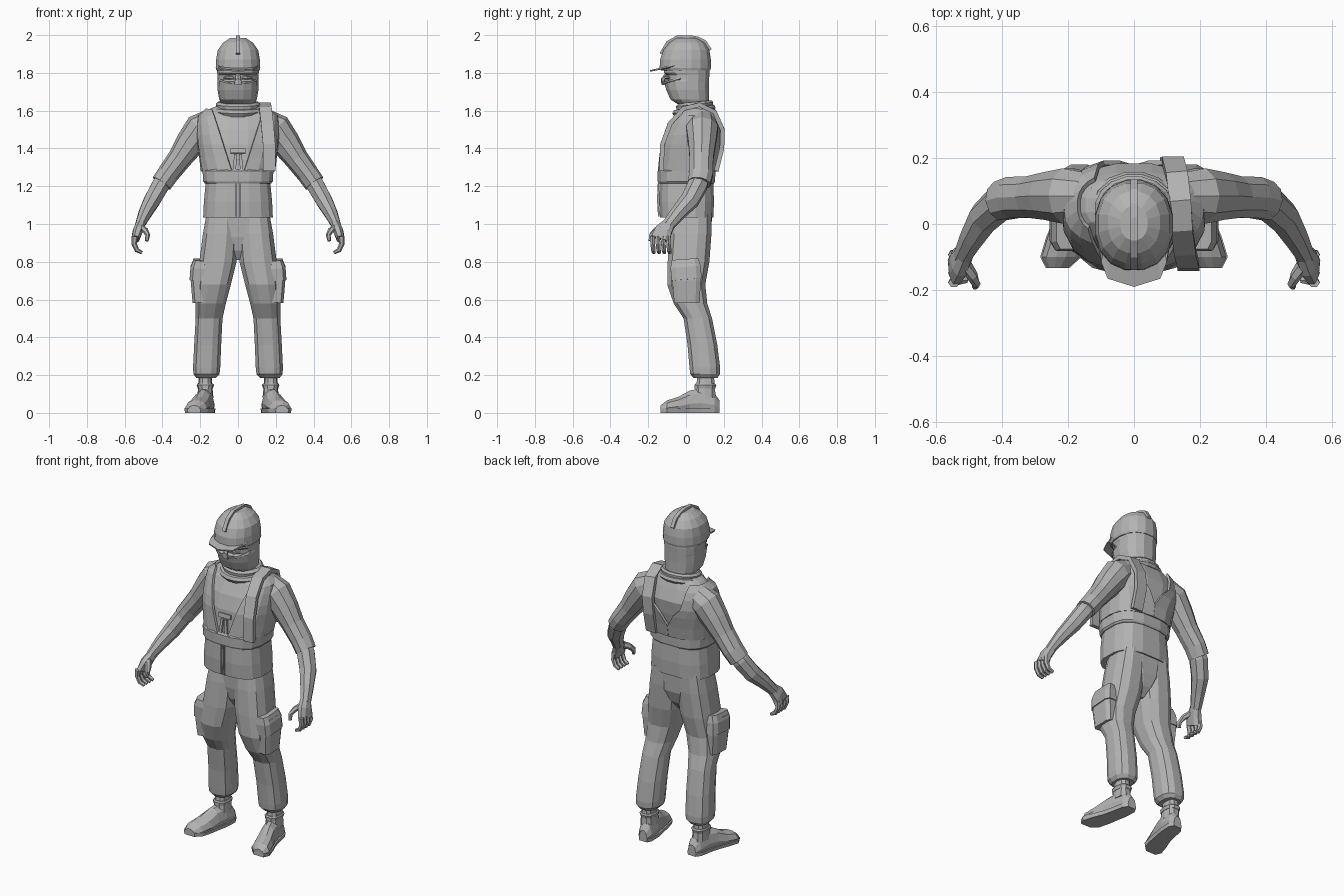
import bpy, bmesh, math
from mathutils import Vector as V

mat = bpy.data.materials.new("plain_grey")
mat.diffuse_color = (0.45, 0.45, 0.45, 1)
X, Y = V((1, 0, 0)), V((0, 1, 0))


def make(name, rings, closed=True, caps=True, mirror=False, solid=0):
    """Skin a list of point rings into one flat-shaded object."""
    bm = bmesh.new()
    rows = [[bm.verts.new(p) for p in r] for r in rings]
    n = len(rows[0])
    for a, b in zip(rows, rows[1:]):
        for i in range(n if closed else n - 1):
            j = (i + 1) % n
            bm.faces.new((a[i], a[j], b[j], b[i]))
    if caps and closed:
        bm.faces.new(rows[0])
        bm.faces.new(rows[-1])
    bmesh.ops.recalc_face_normals(bm, faces=bm.faces)
    me = bpy.data.meshes.new(name)
    bm.to_mesh(me)
    bm.free()
    me.materials.append(mat)
    ob = bpy.data.objects.new(name, me)
    bpy.context.collection.objects.link(ob)
    if mirror:
        m = ob.modifiers.new("mirror", 'MIRROR')
        m.use_mirror_merge = False
    if solid:
        s = ob.modifiers.new("thickness", 'SOLIDIFY')
        s.thickness, s.offset = solid, 0
    return ob


def power(v, p):
    return math.copysign(abs(v) ** p, v)


def stack(name, secs, n=12, p=0.8, **kw):
    """Upright loft; each section is (z, x0, x1, y0, y1)."""
    rings = []
    for z, x0, x1, y0, y1 in secs:
        angs = [2 * math.pi * (i + 0.5) / n for i in range(n)]
        rings.append([((x0 + x1) / 2 + (x1 - x0) / 2 * power(math.sin(a), p),
                       (y0 + y1) / 2 - (y1 - y0) / 2 * power(math.cos(a), p), z)
                      for a in angs])
    return make(name, rings, **kw)


def even(secs):
    return [(z, -r, r, a, b) for z, r, a, b in secs]


def tube(name, path, ref=Y, n=8, p=1.0, **kw):
    """Loft along a path; each point is (x, y, z, radius along ref, other radius)."""
    pts = [V(q[:3]) for q in path]
    rings = []
    for i, q in enumerate(path):
        t = (pts[min(i + 1, len(pts) - 1)] - pts[max(i - 1, 0)]).normalized()
        u = (ref - t * ref.dot(t)).normalized()
        w = t.cross(u)
        angs = [2 * math.pi * (k + 0.5) / n for k in range(n)]
        rings.append([pts[i] + u * q[3] * power(math.cos(a), p) + w * q[4] * power(math.sin(a), p)
                      for a in angs])
    return make(name, rings, **kw)


def ribbon(name, path, hw, ht, **kw):
    r = math.sqrt(2)
    return tube(name, [(*q, hw * r, ht * r) for q in path], ref=X, n=4, **kw)


# Torso: fitted shirt from the belt upward
chest = [(1.22, .172, -.135, .145), (1.30, .18, -.13, .15), (1.42, .197, -.12, .175),
         (1.50, .205, -.095, .185), (1.57, .195, -.055, .158), (1.61, .15, -.025, .14),
         (1.635, .09, -.01, .125)]
stack("shirt", even(chest), n=16)

# Vest skirt, belt and zip
stack("vest_skirt", even([(1.035, .187, -.14, .147), (1.12, .183, -.145, .15),
                          (1.23, .172, -.142, .146)]), n=16, p=.7)
stack("belt", even([(1.215, .178, -.147, .15), (1.225, .187, -.152, .156),
                    (1.28, .19, -.152, .158), (1.29, .184, -.144, .154)]), n=16, p=.7)
for sx in (-.009, .009):
    ribbon("zip_edge", [(sx, -.144, 1.04), (sx, -.149, 1.12), (sx, -.147, 1.215)], .004, .004)


# Vest upper panels, wrapping from the V front opening to the back neckline
def vest_row(z, xf, xb, off=.012, p=.8, n=9):
    for a, b in zip(chest, chest[1:]):
        if a[0] <= z <= b[0]:
            f = (z - a[0]) / (b[0] - a[0])
            r, y0, y1 = (a[k] + (b[k] - a[k]) * f for k in (1, 2, 3))
    start = math.asin((xf / r) ** (1 / p))
    end = math.pi - math.asin((xb / r) ** (1 / p))
    yc, ry = (y0 + y1) / 2, (y1 - y0) / 2 + off
    row = []
    for i in range(n):
        a = start + (end - start) * i / (n - 1)
        row.append(((r + off) * power(math.sin(a), p), yc - ry * power(math.cos(a), p), z))
    return row


make("vest_panel", [vest_row(z, .03 + .3 * (z - 1.28), xb) for z, xb in
                    ((1.28, 0), (1.35, 0), (1.42, .04), (1.47, .085), (1.53, .1),
                     (1.57, .105), (1.605, .11))], closed=False, mirror=True, solid=.014)
ribbon("chest_strap", [(-.045, -.127, 1.39), (.045, -.127, 1.39)][::1] and
       [(0, -.127, 1.375), (0, -.123, 1.4)], .04, .006)
for s in (-1, 1):
    ribbon("front_edge", [(s * .02, -.139, 1.28), (s * .012, -.132, 1.37)], .008, .006)

# Sling strap over one shoulder
ribbon("shoulder_strap", [(.165, -.13, 1.28), (.165, -.125, 1.42), (.155, -.085, 1.53),
                          (.145, -.015, 1.61), (.14, .07, 1.632), (.13, .15, 1.595),
                          (.118, .193, 1.5), (.112, .19, 1.4), (.115, .16, 1.28)], .033, .012)


# Rolled neck scarf, lower at the front
def collar_ring(rx, y0, y1, zf, zb, n=16):
    out = []
    for i in range(n):
        a = 2 * math.pi * (i + .5) / n
        c = (1 - math.cos(a)) / 2
        out.append((rx * math.sin(a), y0 + (y1 - y0) * c, zf + (zb - zf) * c))
    return out


make("scarf", [collar_ring(*q) for q in ((.12, -.06, .15, 1.565, 1.6), (.137, -.075, .16, 1.585, 1.615),
     (.128, -.066, .152, 1.602, 1.63), (.115, -.052, .145, 1.605, 1.632),
     (.12, -.055, .146, 1.622, 1.645), (.108, -.04, .136, 1.638, 1.655), (.085, -.02, .12, 1.635, 1.65))])

# Masked head and neck
stack("head", even([(1.57, .1, .0, .14), (1.62, .09, -.01, .13), (1.637, .088, -.05, .125),
                    (1.66, .1, -.085, .123), (1.71, .108, -.107, .123), (1.755, .109, -.12, .125),
                    (1.765, .108, -.105, .125), (1.79, .108, -.105, .126), (1.80, .11, -.12, .127),
                    (1.86, .11, -.12, .125)]), n=14, p=.85)
tube("nose", [(0, -.10, 1.795, .012, .01), (0, -.122, 1.765, .016, .012), (0, -.122, 1.735, .022, .008)], ref=X, n=6)
tube("eye", [(.018, -.104, 1.772, .004, .004), (.045, -.107, 1.777, .008, .012),
             (.075, -.088, 1.775, .005, .004)], n=6, mirror=True)
tube("mask_edge", [(.0, -.122, 1.757, .006, .005), (.045, -.118, 1.745, .006, .006),
                   (.08, -.09, 1.755, .006, .006), (.106, -.03, 1.77, .006, .006)], n=4, mirror=True)

# Helmet dome, peak and crest
stack("helmet", even([(1.812, .116, -.132, .13), (1.825, .12, -.142, .134), (1.87, .118, -.14, .134),
                      (1.92, .109, -.122, .126), (1.96, .08, -.09, .1), (1.985, .042, -.05, .055)]),
      n=16, p=.9)
peak = [(-.112, -.03), (-.1, -.115), (-.08, -.165), (0, -.19), (.08, -.165), (.1, -.115), (.112, -.03)]
make("helmet_peak", [[(x, y, 1.825 + (y + .13) * .25) for x, y in peak],
                     [(x * .9, y * .5, 1.832) for x, y in peak]], closed=False, solid=.008)
ribbon("helmet_crest", [(0, -.132, 1.9), (0, -.095, 1.962), (0, -.048, 1.988), (0, .02, 1.99),
                        (0, .06, 1.984), (0, .1, 1.965), (0, .128, 1.92)], .011, .009)

# Arms: sleeve, then slimmer bare forearm
tube("sleeve", [(.14, .085, 1.53, .075, .08), (.20, .085, 1.50, .088, .088), (.255, .085, 1.425, .076, .078),
                (.31, .082, 1.345, .066, .064), (.37, .08, 1.265, .066, .058),
                (.405, .07, 1.215, .062, .056)], n=10, mirror=True)
tube("forearm", [(.36, .08, 1.28, .05, .045), (.41, .062, 1.205, .056, .05), (.455, .02, 1.125, .052, .047),
                 (.49, -.04, 1.06, .042, .038), (.517, -.09, 1.0, .035, .028),
                 (.525, -.105, .975, .036, .026)], mirror=True)

# Hands: palm with curled fingers and a thumb
tube("palm", [(.515, -.09, 1.0, .034, .026), (.53, -.118, .965, .048, .028),
              (.543, -.135, .92, .054, .022)], n=8, p=.8, mirror=True)
for k in range(4):
    y = -.178 + k * .028
    tube("finger", [(.546, y, .935, .015, .018), (.55, y + .002, .895, .014, .014),
                    (.535, y + .005, .862, .013, .013), (.508, y + .008, .848, .01, .009)],
         n=6, mirror=True)
tube("thumb", [(.515, -.12, .985, .022, .018), (.49, -.158, .965, .019, .016),
               (.478, -.182, .94, .016, .013), (.483, -.19, .91, .01, .009)], n=6, mirror=True)

# Trousers: hips and gathered legs
stack("hips", even([(.81, .02, -.03, .07), (.86, .07, -.06, .11), (.93, .13, -.075, .135),
                    (1.06, .165, -.08, .14)]), n=14, p=.7)
stack("trouser_leg", [(1.06, .0, .168, -.075, .138), (.95, -.005, .188, -.09, .138),
                      (.80, .005, .208, -.1, .127), (.68, .035, .22, -.102, .105),
                      (.58, .062, .226, -.068, .115), (.50, .08, .226, -.015, .14),
                      (.36, .087, .234, .006, .168), (.24, .092, .24, .016, .183),
                      (.205, .096, .238, .02, .182), (.185, .115, .222, .04, .168)],
      n=12, mirror=True)

# Cargo pockets with overhanging flaps
tube("cargo_pocket", [(.2, .005, .585, .07, .042), (.208, .003, .70, .078, .044),
                      (.204, -.002, .79, .075, .042)], n=8, p=.45, mirror=True)
tube("pocket_flap", [(.208, .003, .705, .083, .05), (.205, -.002, .77, .083, .048),
                     (.2, -.005, .81, .074, .036)], n=8, p=.45, mirror=True)

# Boots: ankle, cuff, foot and sole
stack("boot_ankle", [(.21, .14, .205, .06, .15), (.165, .138, .21, .055, .152), (.08, .13, .215, .04, .16)],
      n=10, mirror=True)
stack("boot_cuff", [(.155, .132, .214, .048, .156), (.148, .127, .219, .042, .163),
                    (.13, .132, .214, .042, .158)], n=10, mirror=True)
foot = [(.178, .163, .026, .065), (.15, .166, .043, .105), (.08, .174, .048, .13), (.02, .188, .05, .118),
        (-.04, .205, .057, .085), (-.1, .222, .058, .066), (-.134, .232, .033, .04)]
make("boot_foot", [[(x + w * .85, y, .012), (x + w, y, h * .4), (x + w * .75, y, h * .8),
                    (x + w * .25, y, h), (x - w * .25, y, h), (x - w * .75, y, h * .8),
                    (x - w, y, h * .4), (x - w * .85, y, .012)] for y, x, w, h in foot], mirror=True)
make("boot_sole", [[(x + w, y, 0), (x + w * 1.08, y, .022), (x - w * 1.08, y, .022), (x - w, y, 0)]
                   for y, x, w, h in foot], mirror=True)
